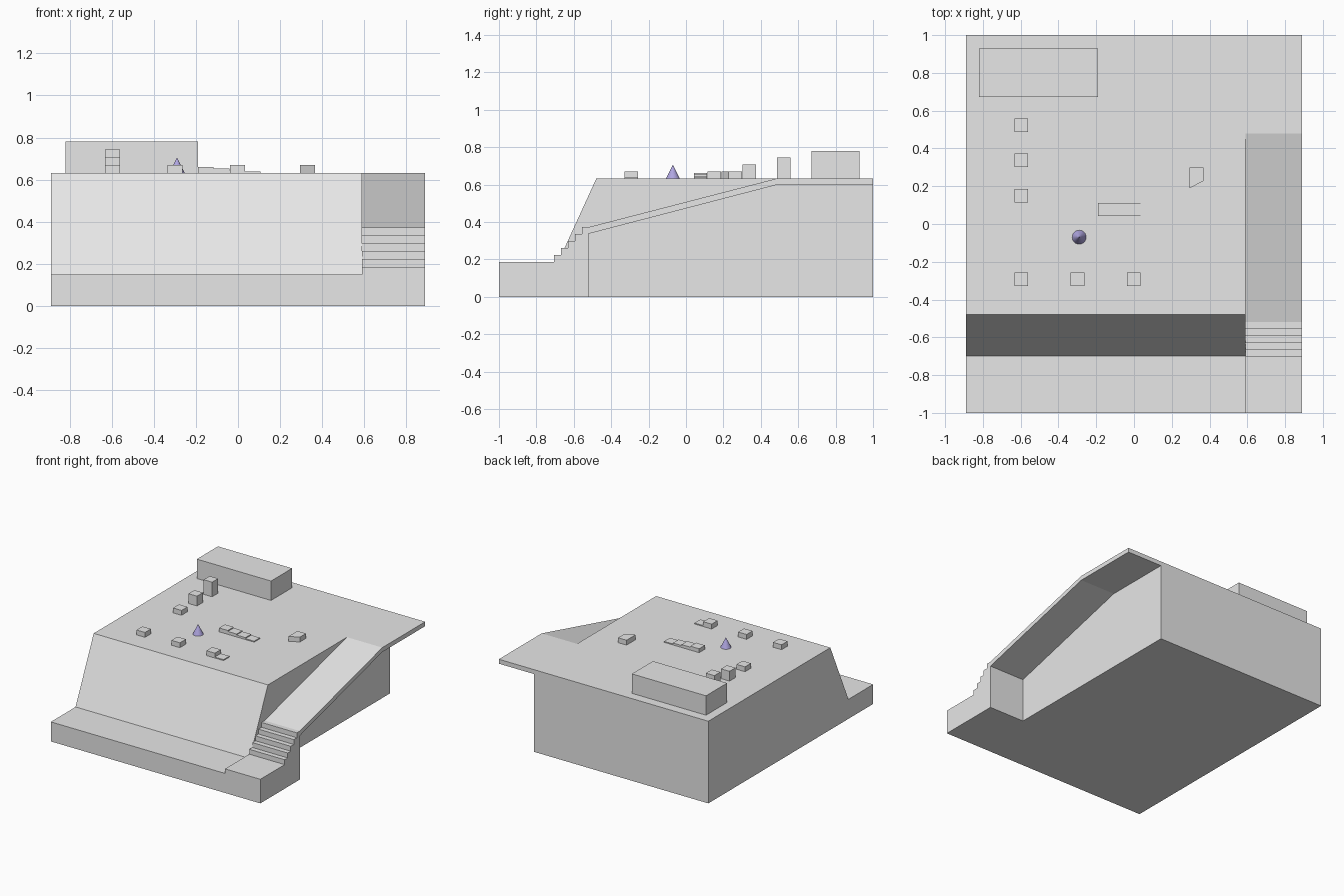
import bpy, bmesh
from mathutils import Vector

if "Cube" in bpy.data.objects:
    bpy.data.objects.remove(bpy.data.objects["Cube"])


def material(name, rgb):
    m = bpy.data.materials.new(name)
    m.diffuse_color = (*rgb, 1)
    m.use_nodes = True
    m.node_tree.nodes["Principled BSDF"].inputs["Base Color"].default_value = m.diffuse_color
    return m


GREY = material("light grey", (0.8, 0.8, 0.8))
LAVENDER = material("lavender", (0.43, 0.38, 0.75))
TOP = 0.631  # height of the deck
SIDE = 0.59  # where the main block meets the ramp strip


def add_object(name, bm, mat):
    bmesh.ops.recalc_face_normals(bm, faces=bm.faces)
    mesh = bpy.data.meshes.new(name)
    bm.to_mesh(mesh)
    bm.free()
    mesh.materials.append(mat)
    obj = bpy.data.objects.new(name, mesh)
    bpy.context.collection.objects.link(obj)
    return obj


def prism(name, points, offset):
    """Extrude a closed flat outline along an offset."""
    bm = bmesh.new()
    face = bm.faces.new([bm.verts.new(p) for p in points])
    ext = bmesh.ops.extrude_face_region(bm, geom=[face], use_keep_orig=True)
    verts = [g for g in ext["geom"] if isinstance(g, bmesh.types.BMVert)]
    bmesh.ops.translate(bm, verts=verts, vec=Vector(offset))
    return add_object(name, bm, GREY)


def side_profile(name, yz, x0, x1):
    return prism(name, [(x0, y, z) for y, z in yz], (x1 - x0, 0, 0))


def deck_block(name, x0, x1, y0, y1, height):
    return prism(name, [(x0, y0, TOP), (x1, y0, TOP), (x1, y1, TOP), (x0, y1, TOP)],
                 (0, 0, height))


# Main block with a front ledge and a sloping front
side_profile("main_block", [(-1, 0), (-1, 0.15), (-0.70, 0.15), (-0.48, TOP),
                            (1, TOP), (1, 0)], -0.89, SIDE)

# Side strip: low landing, five steps, a ramp and an overhanging slab
outline = [(-0.52, 0), (-1, 0), (-1, 0.185)]
step_y, step_z = 0.037, 0.0375
for i in range(5):
    y = -0.705 + i * step_y
    outline += [(y, 0.185 + i * step_z), (y, 0.185 + (i + 1) * step_z)]
outline += [(-0.52, 0.3725), (0.48, TOP), (1, TOP), (1, 0.597), (0.48, 0.597), (-0.52, 0.337)]
side_profile("stairs_and_ramp", outline, SIDE, 0.89)

# Long box at the back
deck_block("long_box", -0.82, -0.19, 0.672, 0.928, 0.149)

# Column of blocks growing taller towards the back
for i, y in enumerate((0.15, 0.338, 0.522)):
    deck_block(f"tall_block_{i + 1}", -0.632, -0.56, y - 0.036, y + 0.036, 0.0375 * (i + 1))

# Front row of equal blocks
for i in range(3):
    x = -0.596 + 0.297 * i
    deck_block(f"row_block_{i + 1}", x - 0.036, x + 0.036, -0.329, -0.257, 0.0375)
deck_block("thin_plate", 0.034, 0.108, -0.329, -0.257, 0.0075)

# Shallow staircase going down to the right
for i in range(4):
    x = -0.19 + 0.0745 * i
    deck_block(f"shallow_step_{i + 1}", x, x + 0.0745, 0.042, 0.112, 0.03 - 0.0075 * i)

# Block with one slanted side
prism("slanted_block", [(0.295, 0.19, TOP), (0.367, 0.227, TOP), (0.367, 0.3, TOP),
                        (0.295, 0.3, TOP)], (0, 0, 0.0375))

# Small coloured cone
bm = bmesh.new()
bmesh.ops.create_cone(bm, cap_ends=True, segments=32, radius1=0.037, radius2=0, depth=0.075)
bmesh.ops.translate(bm, verts=bm.verts, vec=(-0.29, -0.07, TOP + 0.0375))
add_object("cone", bm, LAVENDER)
